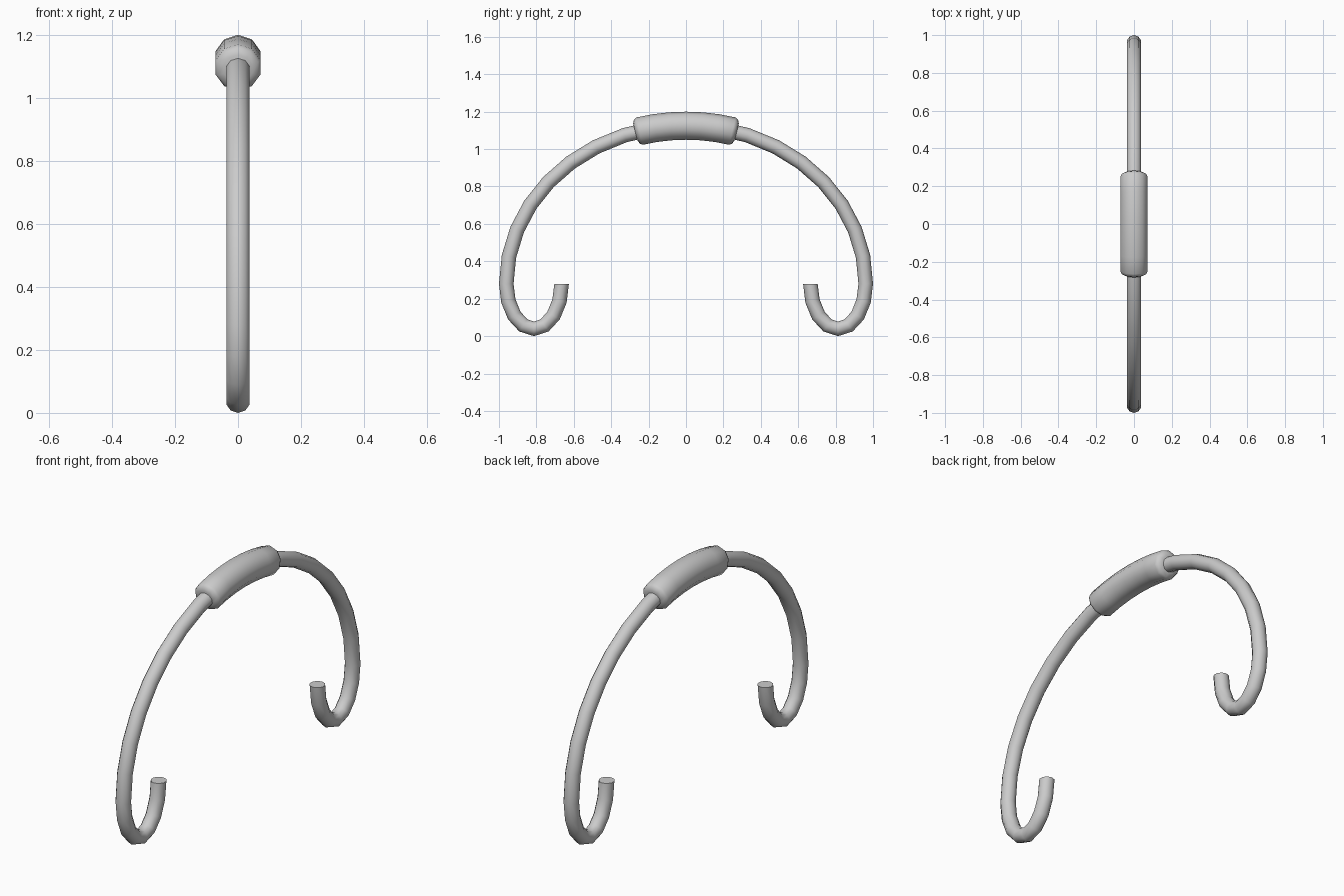
import bpy, bmesh
from math import sin, cos, pi, sqrt, asin
from mathutils import Vector

if "Cube" in bpy.data.objects:
    bpy.data.objects.remove(bpy.data.objects["Cube"])

SIDES = 10
A, B, Z0 = 0.961, 0.845, 0.28      # main arch: half width, height, base height
HA, HB = 0.148, 0.241              # hook: half width, depth
WIRE, GRIP = 0.039, 0.075          # radii


def arch(t):
    return Vector((0, A * cos(t), Z0 + B * sin(t)))


def arch_tangent(t):
    return Vector((0, -A * sin(t), B * cos(t))).normalized()


def hook(t, side):
    return Vector((0, side * (A - HA + HA * cos(t)), Z0 - HB * sin(t)))


def hook_tangent(t, side):
    # direction of travel from the tip towards the arch
    return Vector((0, side * HA * sin(t), HB * cos(t))).normalized()


def sweep(name, rings):
    """Skin circular rings given as (centre, tangent, radius) and cap both ends."""
    bm = bmesh.new()
    loops = []
    for c, t, r in rings:
        n = Vector((0, t.z, -t.y))
        loops.append([bm.verts.new(c + r * (n * cos(2 * pi * k / SIDES)
                                            + Vector((sin(2 * pi * k / SIDES), 0, 0))))
                      for k in range(SIDES)])
    for a, b in zip(loops, loops[1:]):
        for k in range(SIDES):
            j = (k + 1) % SIDES
            bm.faces.new((a[k], a[j], b[j], b[k]))
    bm.faces.new(loops[0])
    bm.faces.new(loops[-1])
    bmesh.ops.recalc_face_normals(bm, faces=bm.faces)
    me = bpy.data.meshes.new(name)
    bm.to_mesh(me)
    bm.free()
    ob = bpy.data.objects.new(name, me)
    bpy.context.collection.objects.link(ob)
    bpy.ops.object.select_all(action='DESELECT')
    ob.select_set(True)
    bpy.context.view_layer.objects.active = ob
    bpy.ops.object.shade_smooth_by_angle(angle=1.1)
    return ob


# Bent wire: hook, arch, mirrored hook
N = 8
wire = [(hook(pi * (1 - i / N), 1), hook_tangent(pi * (1 - i / N), 1), WIRE) for i in range(N)]
wire += [(arch(pi * i / 18), arch_tangent(pi * i / 18), WIRE) for i in range(19)]
wire += [(hook(pi * i / N, -1), -hook_tangent(pi * i / N, -1), WIRE) for i in range(1, N + 1)]
sweep("bent_wire_handle", wire)

# Grip sleeve following the top of the arch, with rounded ends
half = [(0.271, 0.047), (0.262, 0.067), (0.248, GRIP), (0.165, GRIP), (0.083, GRIP)]
profile = half + [(0, GRIP)] + [(-y, r) for y, r in reversed(half)]
rings = []
for y, r in profile:
    t = pi / 2 - asin(y / A)
    rings.append((arch(t), arch_tangent(t), r))
sweep("grip_sleeve", rings)
